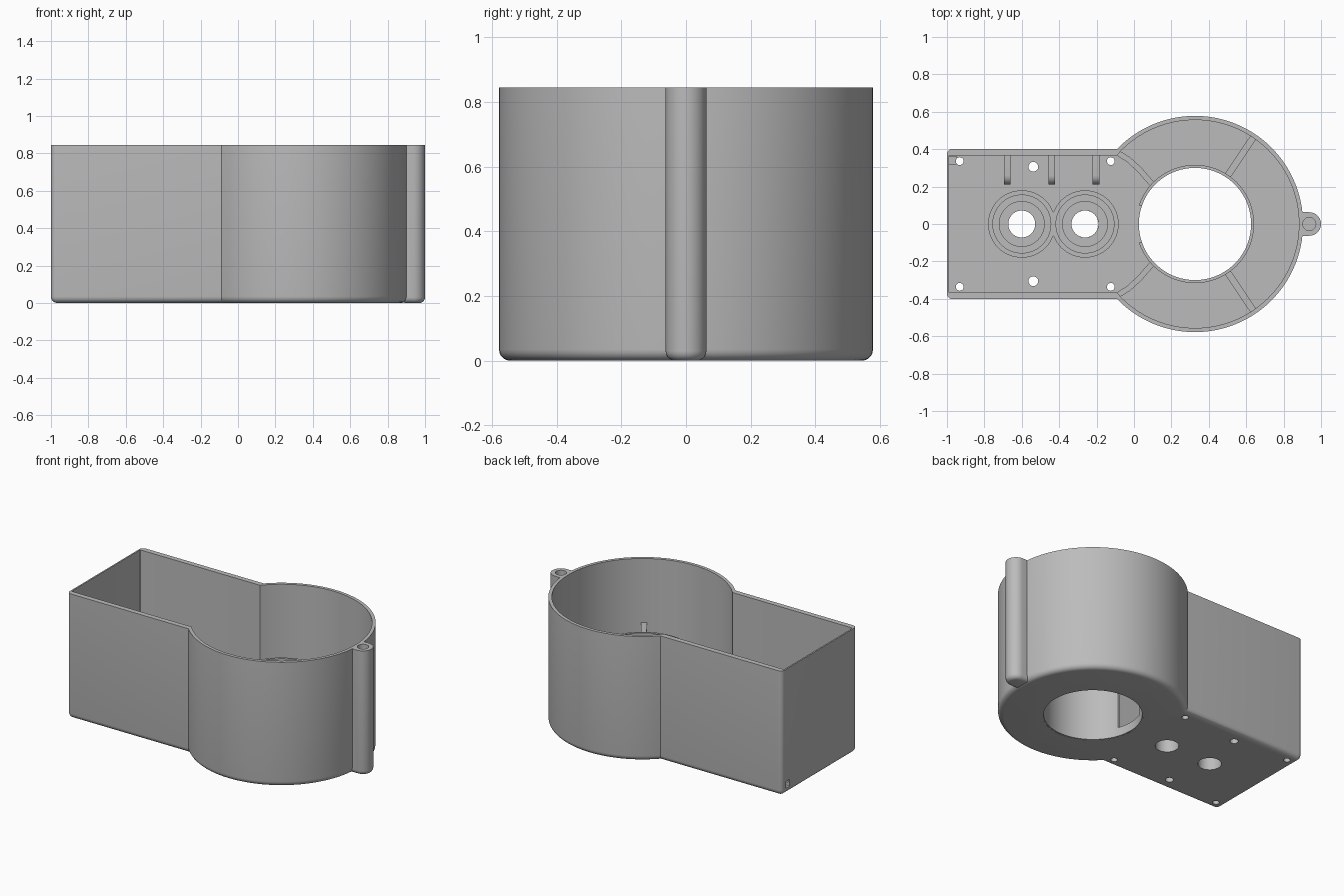
import bpy, bmesh
from math import sin, cos, pi, asin, radians
from mathutils import Vector

if "Cube" in bpy.data.objects:
    bpy.data.objects.remove(bpy.data.objects["Cube"], do_unlink=True)

HEIGHT, FLOOR, CX = 0.845, 0.06, 0.326

grey = bpy.data.materials.new("plain grey")
grey.diffuse_color = (0.5, 0.5, 0.5, 1)
grey.use_nodes = True
grey.node_tree.nodes["Principled BSDF"].inputs["Base Color"].default_value = (0.5, 0.5, 0.5, 1)


def prism(name, points, z0, z1, fillet=0):
    """Extrude a flat outline upward, optionally rounding its bottom edge."""
    bm = bmesh.new()
    face = bm.faces.new([bm.verts.new((x, y, z0)) for x, y in points])
    top = bmesh.ops.extrude_face_region(bm, geom=[face])["geom"]
    for v in top:
        if isinstance(v, bmesh.types.BMVert):
            v.co.z = z1
    bmesh.ops.recalc_face_normals(bm, faces=bm.faces)
    if fillet:
        edges = [e for e in bm.edges if all(abs(v.co.z - z0) < 1e-5 for v in e.verts)]
        bmesh.ops.bevel(bm, geom=edges, offset=fillet, segments=5, profile=0.5,
                        affect='EDGES', clamp_overlap=False)
    mesh = bpy.data.meshes.new(name)
    bm.to_mesh(mesh)
    bm.free()
    ob = bpy.data.objects.new(name, mesh)
    bpy.context.collection.objects.link(ob)
    mesh.materials.append(grey)
    return ob


def arc(cx, cy, r, a0, a1, n):
    return [(cx + r * cos(a0 + (a1 - a0) * i / n), cy + r * sin(a0 + (a1 - a0) * i / n))
            for i in range(n + 1)]


def disc(cx, cy, r, n=48):
    return arc(cx, cy, r, 0, 2 * pi, n)[:-1]


def rect(x0, x1, y0, y1):
    return [(x0, y0), (x1, y0), (x1, y1), (x0, y1)]


def keyhole(r, half, left, corner):
    """Round drum outline merged with a rectangular box on the left."""
    a = pi - asin(half / r)
    pts = arc(CX, 0, r, -a, a, 96)
    pts += arc(left + corner, half - corner, corner, pi / 2, pi, 5)
    pts += arc(left + corner, corner - half, corner, pi, 1.5 * pi, 5)
    return pts


def boolean(ob, other, operation='DIFFERENCE'):
    mod = ob.modifiers.new("cut", 'BOOLEAN')
    mod.operation, mod.solver, mod.object = operation, 'EXACT', other
    bpy.context.view_layer.objects.active = ob
    bpy.ops.object.modifier_apply(modifier=mod.name)
    bpy.data.objects.remove(other, do_unlink=True)


def smooth(ob):
    bpy.ops.object.select_all(action='DESELECT')
    ob.select_set(True)
    bpy.context.view_layer.objects.active = ob
    bpy.ops.object.shade_smooth_by_angle(angle=radians(30))


# Housing shell with its side screw lug
shell = prism("housing_shell", keyhole(0.578, 0.402, -1, 0.03), 0, HEIGHT, 0.035)
lug = prism("lug", arc(0.937, 0, 0.063, -pi / 2, pi / 2, 20) + [(0.87, 0.063), (0.87, -0.063)],
            0, HEIGHT, 0.03)
boolean(shell, lug, 'UNION')
boolean(shell, prism("cavity", keyhole(0.556, 0.367, -0.99, 0.004), FLOOR, 1))
boolean(shell, prism("lug_hole", disc(0.937, 0, 0.035, 24), 0.4, 1))
boolean(shell, prism("drum_hole", disc(CX, 0, 0.308, 96), -0.1, 0.2))

# Holes through the floor
BOSSES = (-0.6, -0.262)
for x in BOSSES:
    boolean(shell, prism("shaft_hole", disc(x, 0, 0.072), -0.1, 0.2))
for side in (-1, 1):
    for x, y, r in ((-0.932, 0.336, 0.021), (-0.124, 0.336, 0.021), (-0.538, 0.306, 0.026)):
        boolean(shell, prism("screw_hole", disc(x, y * side, r, 20), -0.1, 0.2))
# Small opening low in the end wall
boolean(shell, prism("end_opening", rect(-1.1, -0.95, 0.32, 0.36), 0.04, 0.085))
smooth(shell)

# Central tube with a slot facing the box
tube = prism("central_tube", disc(CX, 0, 0.316, 96), 0.001, 0.46)
boolean(tube, prism("bore", disc(CX, 0, 0.3, 96), -0.1, 1))
boolean(tube, prism("slot", rect(-0.1, 0.2, -0.1, 0.1), FLOOR, 1))
smooth(tube)

# Stepped bearing cups around the shaft holes
for i, x in enumerate(BOSSES):
    cup = prism(f"bearing_cup_{i + 1}", disc(x, 0, 0.18, 64), FLOOR - 0.02, 0.16)
    for r, z in ((0.155, 0.14), (0.12, 0.09), (0.072, 0)):
        boolean(cup, prism("step", disc(x, 0, r, 64), z, 1))
    smooth(cup)


def wall_along(name, path, width, z1):
    """Thin upright wall following a path."""
    left, right = [], []
    for i, p in enumerate(path):
        d = (Vector(path[min(i + 1, len(path) - 1)]) - Vector(path[max(i - 1, 0)])).normalized()
        n = Vector((-d.y, d.x)) * width / 2
        left.append(tuple(Vector(p) + n))
        right.append(tuple(Vector(p) - n))
    smooth(prism(name, left + right[::-1], FLOOR - 0.02, z1))


# Radial ribs in the drum, and curved ribs toward the box corners
for side, label in ((1, "back"), (-1, "front")):
    a = radians(56) * side
    wall_along(f"radial_rib_{label}",
               [(CX + r * cos(a), r * sin(a)) for r in (0.308, 0.565)], 0.036, 0.41)
    wall_along(f"curved_rib_{label}",
               [(x, y * side) for x, y in ((-0.09, 0.382), (-0.03, 0.345), (0.03, 0.29), (0.098, 0.212))],
               0.03, 0.3)

# Rounded gussets along the back wall
for i, x in enumerate((-0.678, -0.44, -0.203)):
    profile = [(0.375, 0.04), (0.21, 0.04)] + arc(0.26, 0.12, 0.05, pi, pi / 2, 8) + [(0.375, 0.17)]
    gusset = prism(f"gusset_{i + 1}", profile, x - 0.018, x + 0.018)
    for v in gusset.data.vertices:
        v.co = v.co.zxy
    smooth(gusset)
